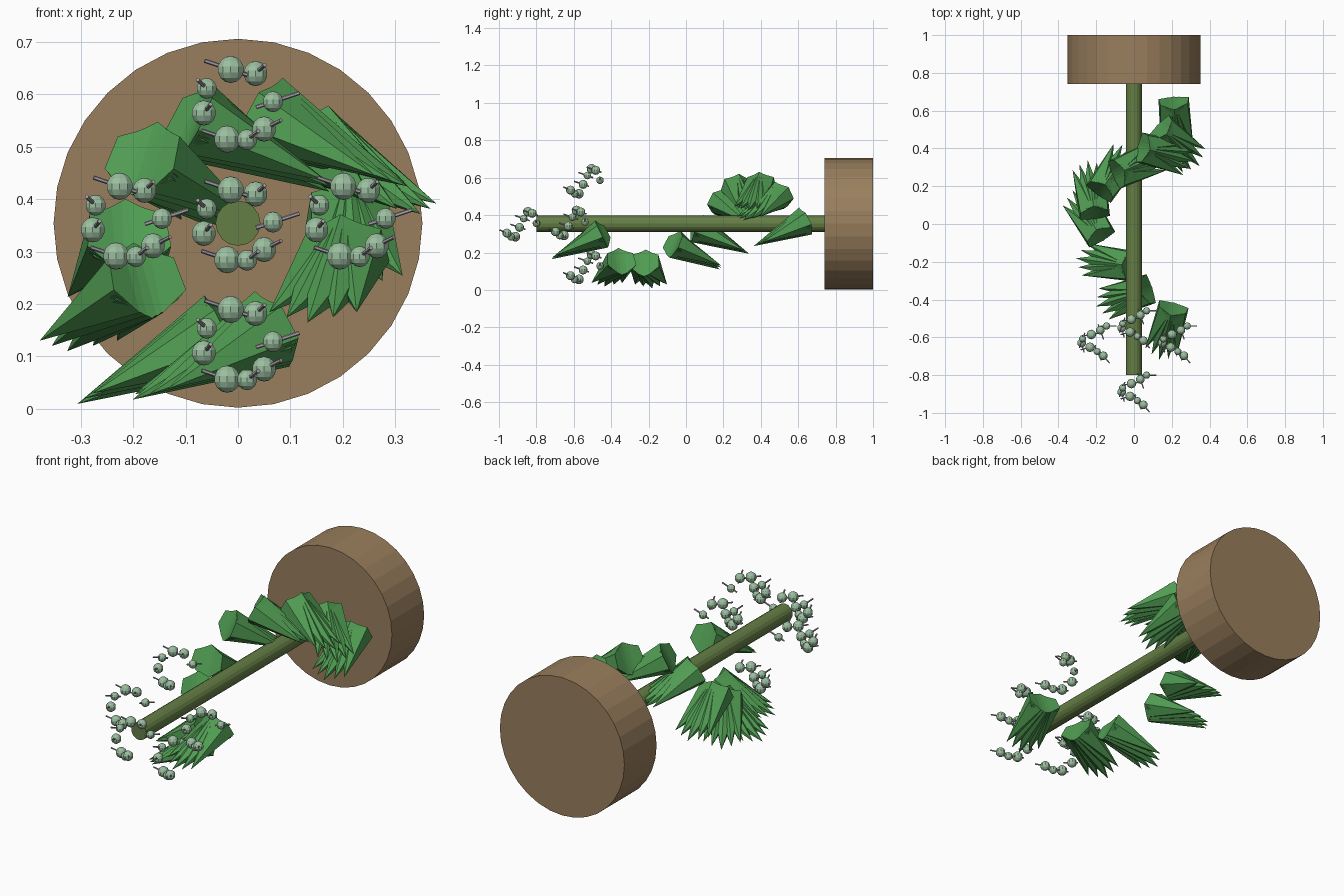
import bpy, bmesh
from math import sin, cos, radians
from mathutils import Vector, Matrix

if "Cube" in bpy.data.objects:
    bpy.data.objects.remove(bpy.data.objects["Cube"])

CZ = 0.354  # height of the long axis


def material(name, rgb):
    m = bpy.data.materials.new(name)
    m.diffuse_color = (*rgb, 1)
    m.use_nodes = True
    m.node_tree.nodes["Principled BSDF"].inputs["Base Color"].default_value = m.diffuse_color
    return m


def finish(bm, name, mat):
    me = bpy.data.meshes.new(name)
    bm.to_mesh(me)
    bm.free()
    me.materials.append(mat)
    ob = bpy.data.objects.new(name, me)
    bpy.context.collection.objects.link(ob)
    return ob


def cone(bm, a, b, r1, r2, sides, spin=0):
    """Cone or cylinder from point a to point b."""
    a, b = Vector(a), Vector(b)
    d = b - a
    m = (Matrix.Translation((a + b) / 2) @ d.to_track_quat('Z', 'Y').to_matrix().to_4x4()
         @ Matrix.Rotation(spin, 4, 'Z'))
    bmesh.ops.create_cone(bm, cap_ends=True, segments=sides, radius1=r1, radius2=r2,
                          depth=d.length, matrix=m)


brown = material("pot_brown", (0.32, 0.21, 0.11))
olive = material("stem_olive", (0.13, 0.21, 0.06))
green = material("leaf_green", (0.08, 0.33, 0.085))
pale = material("berry_pale", (0.33, 0.52, 0.35))
grey = material("stalk_grey", (0.40, 0.36, 0.41))

# Pot and stem, lying along y
bm = bmesh.new()
cone(bm, (0, 1.0, CZ), (0, 0.74, CZ), 0.352, 0.352, 32)
finish(bm, "pot", brown)
bm = bmesh.new()
cone(bm, (0, 0.76, CZ), (0, -0.80, CZ), 0.043, 0.043, 16)
finish(bm, "stem", olive)

# Ten leaves in one uneven spiral turn, each a fan of six-sided spikes
R = 0.212
leaves = [(4, 0.64), (46, 0.50), (76, 0.40), (113, 0.27), (145, 0.18),
          (187, 0.06), (211, -0.06), (262, -0.22), (288, -0.35), (345, -0.45)]
for i, (deg, y) in enumerate(leaves):
    t = radians(deg)
    base = Vector((R * cos(t), y, CZ + R * sin(t)))
    side = Vector((cos(t), sin(t), 0))
    bm = bmesh.new()
    for k in (-2, -1, 0, 1, 2):
        f = t + radians(8 * k)
        c = base + side * 0.009 * k
        reach = 0.28 - 0.016 * abs(k)
        tip = c + Vector((reach * sin(f), -reach * cos(f), -0.135 + 0.01 * abs(k)))
        cone(bm, c, tip, 0.08 - 0.005 * abs(k), 0, 6, 0.12 * k)
    finish(bm, f"leaf_{i + 1}", green)

# Five berry clusters, each a small spiral of berries with a thin stalk
clusters = [("top", 0, -0.46, 0.58), ("bottom", 0, -0.46, 0.122),
            ("left", -0.212, -0.54, 0.357), ("right", 0.215, -0.54, 0.357),
            ("end", 0, -0.80, 0.35)]
turns = [5, 60, 102, 153, 193, 252, 285, 318]
spins = [0, 70, 170, 110, 75, 165, 65, 50]
for name, x, y, z in clusters:
    berries, stalks = bmesh.new(), bmesh.new()
    for i in range(8):
        a, s = radians(turns[i]), radians(spins[i])
        p = Vector((x + 0.067 * cos(a), y - 0.0225 * i, z + 0.069 * sin(a)))
        bmesh.ops.create_uvsphere(berries, u_segments=10, v_segments=7,
                                  radius=(0.020, 0.024, 0.026)[i % 3],
                                  matrix=Matrix.Translation(p))
        d = Vector((cos(s), -sin(s), 0.33)).normalized()
        cone(stalks, p - d * 0.034, p + d * 0.053, 0.004, 0.004, 6)
    finish(berries, f"{name}_berries", pale)
    finish(stalks, f"{name}_stalks", grey)
